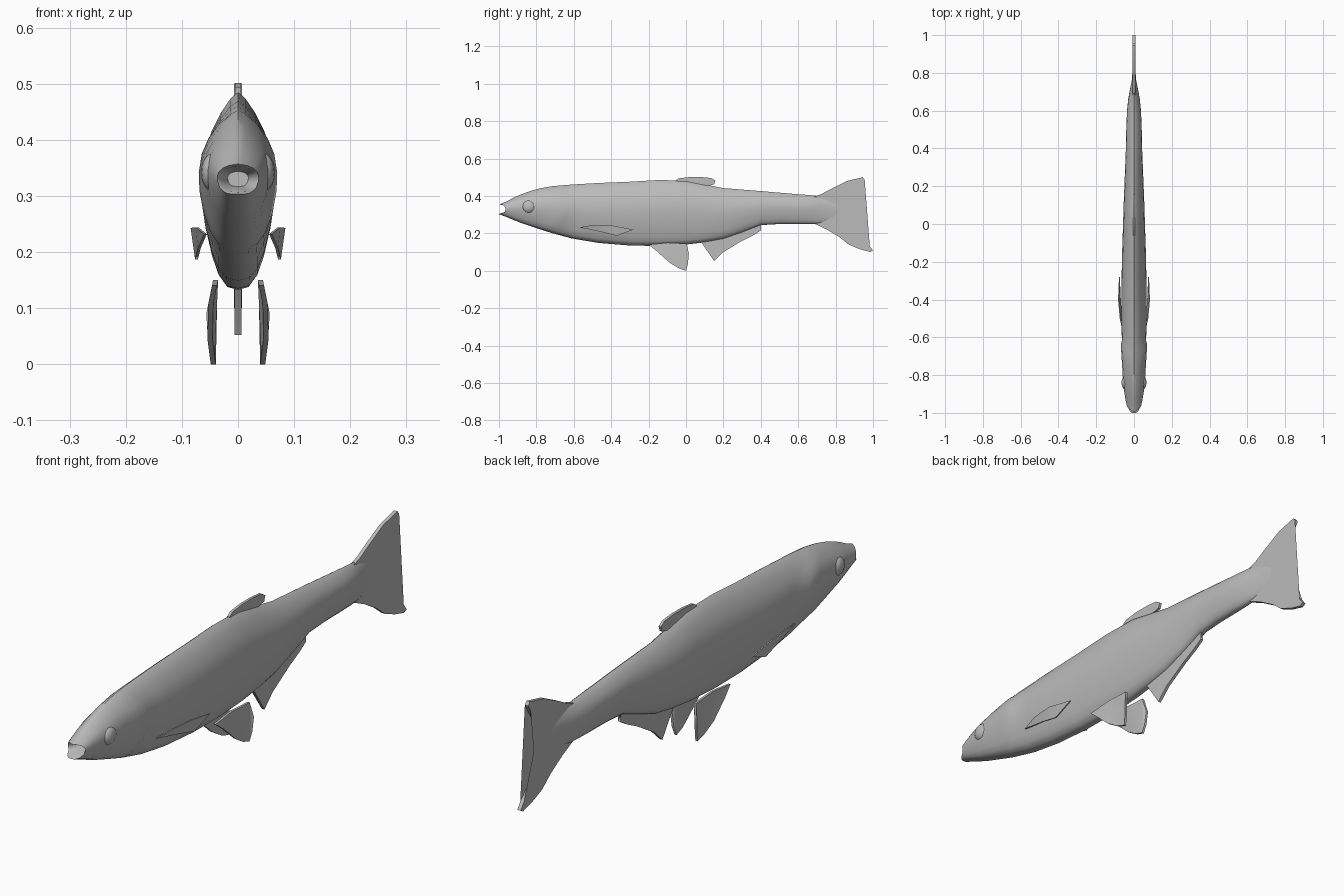
import bpy
import bmesh
import math
from mathutils import Matrix

if "Cube" in bpy.data.objects:
    bpy.data.objects.remove(bpy.data.objects["Cube"])

grey = bpy.data.materials.new("fish_grey")
grey.diffuse_color = (0.5, 0.5, 0.5, 1)
grey.use_nodes = True
grey.node_tree.nodes["Principled BSDF"].inputs["Base Color"].default_value = grey.diffuse_color


def finish(name, bm, angle=40):
    bmesh.ops.recalc_face_normals(bm, faces=bm.faces)
    mesh = bpy.data.meshes.new(name)
    bm.to_mesh(mesh)
    bm.free()
    mesh.materials.append(grey)
    ob = bpy.data.objects.new(name, mesh)
    bpy.context.collection.objects.link(ob)
    bpy.ops.object.select_all(action='DESELECT')
    ob.select_set(True)
    bpy.context.view_layer.objects.active = ob
    bpy.ops.object.shade_smooth_by_angle(angle=math.radians(angle))
    return ob


def lerp(table, y):
    if y <= table[0][0]:
        return table[0][1]
    for (y0, v0), (y1, v1) in zip(table, table[1:]):
        if y <= y1:
            return v0 + (v1 - v0) * (y - y0) / (y1 - y0)
    return table[-1][1]


# Body outline: back, belly
BACK = [(-1, .355), (-.97, .365), (-.9, .402), (-.8, .437), (-.7, .455), (-.5, .468), (-.3, .476),
        (-.1, .488), (0, .482), (.1, .462), (.2, .442), (.4, .426), (.6, .409), (.7, .402), (.83, .37)]
BELLY = [(-1, .303), (-.97, .292), (-.9, .262), (-.8, .228), (-.7, .196), (-.6, .17), (-.5, .153),
         (-.4, .14), (-.2, .13), (0, .14), (.1, .152), (.2, .17), (.3, .205), (.4, .244), (.5, .25),
         (.7, .25), (.83, .275)]
# Half cross-section: height fraction, width fraction
SECTION = [(0, 0), (.015, .3), (.07, .52), (.17, .7), (.32, .88), (.46, .98), (.58, 1), (.7, .92),
           (.8, .75), (.9, .47), (.97, .2), (1, 0)]
# Rings: position, half width, forward bend of the top and bottom
RINGS = [(-.965, .037, .03), (-.94, .043, .02), (-.9, .05, .02), (-.85, .057, .03), (-.78, .061, .05),
         (-.7, .066, .08), (-.635, .07, .1), (-.615, .064, .1), (-.55, .066, .06), (-.45, .067, .02),
         (-.3, .066, 0), (-.15, .063, 0), (0, .058, 0), (.1, .055, 0), (.2, .051, 0), (.3, .047, 0),
         (.4, .043, 0), (.5, .041, 0), (.6, .037, 0), (.66, .031, 0), (.71, .022, 0), (.76, .012, 0),
         (.83, .006, 0)]
LOOP = SECTION + [(t, -w) for t, w in SECTION[-2:0:-1]]


def body():
    bm = bmesh.new()
    rings = []
    for y0, hw, bend in RINGS:
        ring = []
        for t, w in LOOP:
            y = y0 - bend * (2 * t - 1) ** 2
            if y0 < -.95 and t < .3:
                y -= .006
            z0, z1 = lerp(BELLY, y), lerp(BACK, y)
            ring.append(bm.verts.new((w * hw, y, z0 + t * (z1 - z0))))
        rings.append(ring)
    # Open mouth cavity inside the lips
    for scale, y in ((.86, -.957), (.5, -.92)):
        ring = []
        for v in rings[1 if scale == .5 else 0]:
            ring.append(bm.verts.new((v.co.x * scale, max(v.co.y, y) if scale == .5 else v.co.y + .006,
                                      .331 + (v.co.z - .331) * scale)))
        rings.insert(0, ring)
    n = len(LOOP)
    for a, b in zip(rings, rings[1:]):
        for i in range(n):
            bm.faces.new((a[i], a[(i + 1) % n], b[(i + 1) % n], b[i]))
    bm.faces.new(rings[0])
    bm.faces.new(rings[-1])
    finish("body", bm, 50)


def fin(name, points, thick):
    """Thin plate from an outline of (x, y, z) points."""
    bm = bmesh.new()
    left = [bm.verts.new((x - thick / 2, y, z)) for x, y, z in points]
    right = [bm.verts.new((x + thick / 2, y, z)) for x, y, z in points]
    n = len(points)
    for i in range(n):
        j = (i + 1) % n
        bm.faces.new((left[i], left[j], right[j], right[i]))
    caps = [bm.faces.new(left[::-1]), bm.faces.new(right)]
    bmesh.ops.triangulate(bm, faces=caps)
    finish(name, bm)


def flat(outline):
    return [(0, y, z) for y, z in outline]


body()

# Fins on the centre line
fin("tail_fin", flat([(.68, .395), (.72, .408), (.77, .435), (.86, .48), (.945, .5), (.955, .488),
                      (.92, .43), (.865, .365), (.835, .32), (.85, .265), (.91, .2), (.98, .135),
                      (1, .108), (.985, .1), (.93, .115), (.87, .14), (.82, .18), (.75, .222),
                      (.68, .255)]), .014)
fin("dorsal_fin", flat([(-.06, .48), (-.04, .494), (.02, .501), (.08, .501), (.135, .496),
                        (.157, .482), (.15, .462), (.1, .45), (0, .46)]), .01)
fin("anal_fin", flat([(.07, .17), (.1, .135), (.15, .052), (.2, .1), (.3, .16), (.36, .19),
                      (.4, .215), (.385, .225), (.4, .25), (.3, .23), (.18, .19)]), .012)

PELVIC = [(-.2, .14), (-.16, .108), (-.09, .045), (-.04, .014), (0, 0), (.01, .035), (.015, .09),
          (.005, .145), (-.1, .15)]
BOW = [(0, .044), (.045, .05), (.09, .052), (.15, .04)]
PECTORAL = [(.058, -.57, .232), (.073, -.5, .244), (.082, -.4, .243), (.077, -.28, .22),
            (.074, -.37, .187), (.069, -.45, .207)]

for side, s in (("right", 1), ("left", -1)):
    # Paired fins
    fin(side + "_pelvic_fin", [(s * lerp(BOW, z), y, z) for y, z in PELVIC], .009)
    fin(side + "_pectoral_fin", [(s * x, y, z) for x, y, z in PECTORAL], .005)
    # Bulging eye
    bm = bmesh.new()
    bmesh.ops.create_uvsphere(bm, u_segments=16, v_segments=10, radius=1,
                              matrix=Matrix.Translation((s * .045, -.84, .342))
                              @ Matrix.Diagonal((.021, .037, .034, 1)))
    finish(side + "_eye", bm)
